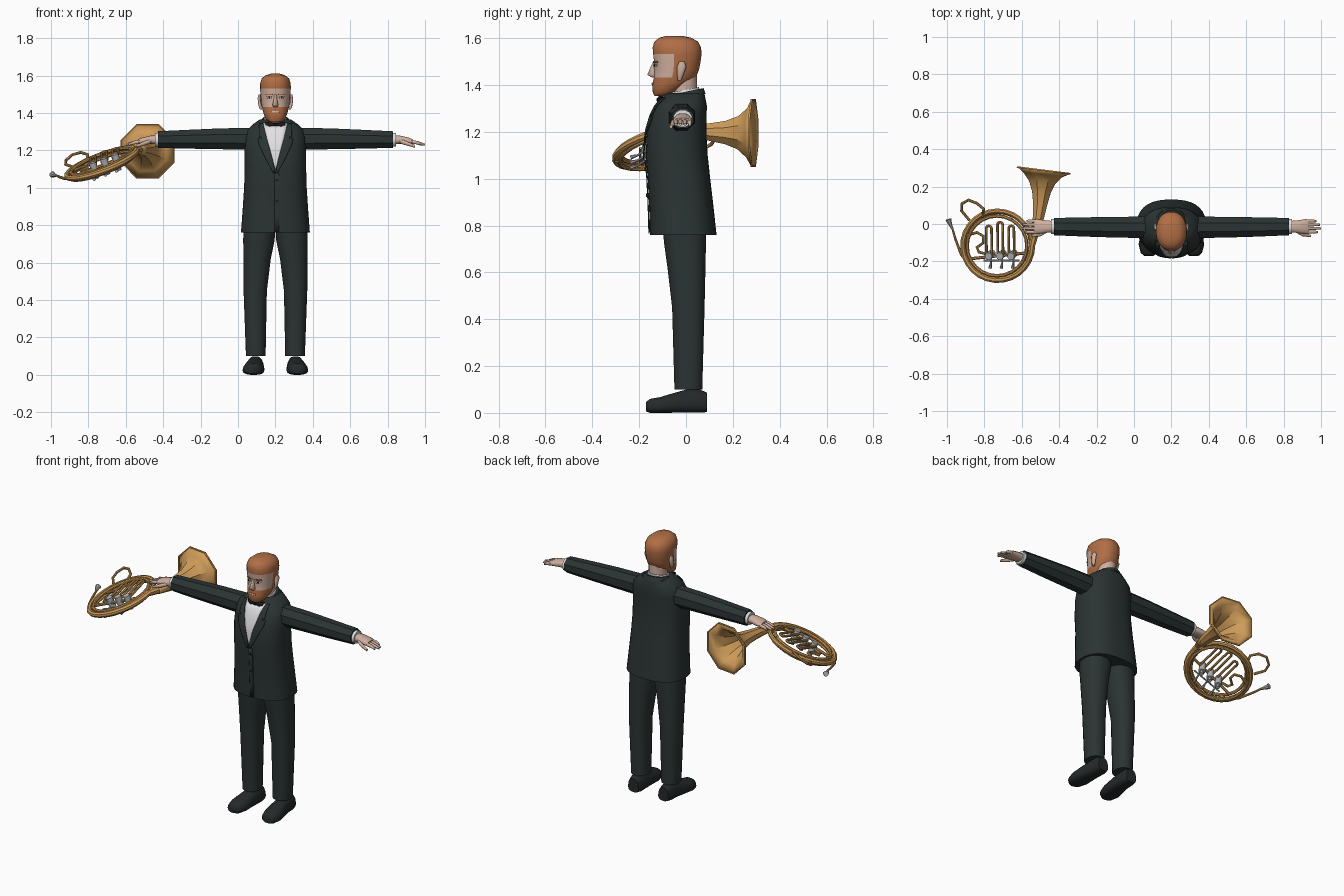
import bpy, bmesh
from math import sin, cos, pi, radians, copysign
from mathutils import Vector

cube = bpy.data.objects.get("Cube")
if cube:
    bpy.data.objects.remove(cube)


def material(name, rgb):
    m = bpy.data.materials.new(name)
    m.use_nodes = True
    m.diffuse_color = (*rgb, 1)
    m.node_tree.nodes["Principled BSDF"].inputs["Base Color"].default_value = (*rgb, 1)
    return m


SUIT = material("dark suit", (.024, .034, .033))
SHOE = material("shoe leather", (.018, .022, .022))
BLACK = material("black", (.01, .01, .011))
WHITE = material("shirt white", (.76, .76, .78))
SKIN = material("skin", (.62, .43, .34))
HAIR = material("ginger hair", (.44, .155, .06))
GOLD = material("brass", (.62, .33, .1))
SILVER = material("silver", (.45, .46, .48))
BODY_X = .2
made = []


def skin(name, rings, mat, closed=True, caps=True, x=0, mirror=False, thick=0, angle=32):
    """Bridge point rings into one mesh object."""
    bm = bmesh.new()
    loops = [[bm.verts.new(p) for p in r] for r in rings]
    n = len(loops[0])
    for a, b in zip(loops, loops[1:]):
        for i in range(n if closed else n - 1):
            j = (i + 1) % n
            bm.faces.new((a[i], a[j], b[j], b[i]))
    if closed and caps:
        bm.faces.new(loops[0])
        bm.faces.new(loops[-1])
    bmesh.ops.recalc_face_normals(bm, faces=bm.faces)
    me = bpy.data.meshes.new(name)
    bm.to_mesh(me)
    bm.free()
    me.materials.append(mat)
    ob = bpy.data.objects.new(name, me)
    bpy.context.collection.objects.link(ob)
    ob.location.x = x
    if thick:
        s = ob.modifiers.new("thickness", 'SOLIDIFY')
        s.thickness, s.offset = thick, 0
    if mirror:
        ob.modifiers.new("mirror", 'MIRROR').use_clip = False
    made.append((ob, angle))
    return ob


def loft(name, axis, rings, mat, n=16, e=2, tilt=0, **kw):
    """Superellipse sections (t, u, v, ru, rv) along an axis, on the body centre."""
    out = []
    for t, u, v, ru, rv in rings:
        loop = []
        for k in range(n):
            a = 2 * pi * (k + .5) / n
            c, s = cos(a), sin(a)
            p = u + ru * copysign(abs(c) ** (2 / e), c)
            q = v + rv * copysign(abs(s) ** (2 / e), s)
            loop.append({'x': (t, p, q), 'y': (p, t, q), 'z': (p, q, t + tilt * (q - v))}[axis])
        out.append(loop)
    return skin(name, out, mat, x=BODY_X, **kw)


def front_y(rings, x, z, e):
    """Front surface of an upright loft."""
    for a, b in zip(rings, rings[1:]):
        if a[0] <= z <= b[0]:
            f = (z - a[0]) / (b[0] - a[0])
            _, _, cy, rx, ry = [p + (q - p) * f for p, q in zip(a, b)]
            return cy - ry * max(0, 1 - abs(x / rx) ** e) ** (1 / e)


def patch(name, on, e, rows, mat, lift, **kw):
    """Plate hugging a loft's front; rows are (z, x_from, x_to)."""
    out = []
    for a, b in zip(rows, rows[1:]):
        for s in range(5):
            z, x0, x1 = [p + (q - p) * s / 4 for p, q in zip(a, b)]
            xs = [x0 + (x1 - x0) * k / 6 for k in range(7)]
            if s or a is rows[0]:
                out.append([(x, front_y(on, x, z, e) - lift, z) for x in xs])
    return skin(name, out, mat, closed=False, x=BODY_X, thick=.005, **kw)


def tube(name, pts, radii, mat, n=8, **kw):
    """Sweep a polygon along points; radii is one number or one per point."""
    pts = [Vector(p) for p in pts]
    if not isinstance(radii, (list, tuple)):
        radii = [radii] * len(pts)
    out = []
    for i, p in enumerate(pts):
        t = (pts[min(i + 1, len(pts) - 1)] - pts[max(i - 1, 0)]).normalized()
        ref = Vector((1, 0, 0)) if abs(t.z) > .85 else Vector((0, 0, 1))
        side = t.cross(ref).normalized()
        up = side.cross(t)
        angs = [2 * pi * (k + .5) / n for k in range(n)]
        out.append([p + radii[i] * (cos(a) * side + sin(a) * up) for a in angs])
    return skin(name, out, mat, **kw)


# Jacket, with shirt front and lapels laid over it
jacket = [(.76, 0, -.012, .185, .143), (.88, 0, -.02, .176, .138), (1, 0, -.03, .168, .134),
          (1.1, 0, -.04, .165, .133), (1.2, 0, -.04, .165, .127), (1.27, 0, -.03, .163, .118),
          (1.31, 0, -.02, .15, .11), (1.34, 0, -.012, .12, .096), (1.365, 0, -.003, .085, .082)]
loft("jacket", 'z', jacket, SUIT, n=32, e=2.5, angle=40)
patch("shirt_front", jacket, 2.5, [(1.1, 0, 0.002), (1.2, -.03, .03), (1.345, -.068, .068)], WHITE, .004)
patch("lapel", jacket, 2.5, [(1.08, 0, .012), (1.15, .014, .05), (1.23, .036, .088), (1.262, .046, .094),
                             (1.268, .047, .07), (1.274, .048, .088), (1.345, .066, .085)],
      SUIT, .008, mirror=True)
patch("jacket_overlap", jacket, 2.5, [(.765, -.004, .02), (1.08, -.004, .02)], SUIT, .003)
for z in (.93, 1.04):
    tube("jacket_button", [(BODY_X + .008, front_y(jacket, 0, z, 2.5) - d, z) for d in (0, .01)], .008, BLACK)
loft("jacket_collar", 'z', [(1.345, 0, 0, .09, .085), (1.372, 0, .002, .068, .074)], SUIT, n=20, tilt=.2)

# Neck, shirt collar and bow tie
loft("neck", 'z', [(1.32, 0, -.008, .054, .058), (1.45, 0, -.008, .054, .055)], SKIN)
loft("shirt_collar", 'z', [(1.34, 0, -.012, .068, .076), (1.378, 0, -.01, .06, .066)], WHITE, n=20, tilt=.2)
loft("bow_tie_wing", 'x', [(.004, -.113, 1.337, .008, .007), (.03, -.112, 1.337, .011, .015),
                           (.052, -.104, 1.337, .009, .018)], BLACK, n=8, e=3, mirror=True)
loft("bow_tie_knot", 'x', [(-.01, -.117, 1.337, .009, .01), (.01, -.117, 1.337, .009, .01)], BLACK, n=8)

# Head: hair and beard surround the face by height and depth
head = [(1.352, 0, -.108, .032, .026), (1.368, 0, -.092, .052, .05), (1.4, 0, -.07, .065, .075),
        (1.432, 0, -.047, .073, .09), (1.465, 0, -.04, .077, .096), (1.5, 0, -.037, .08, .1),
        (1.532, 0, -.037, .083, .104), (1.56, 0, -.039, .082, .104), (1.585, 0, -.042, .073, .094),
        (1.602, 0, -.046, .052, .068), (1.61, 0, -.05, .025, .035)]
head_ob = loft("head", 'z', head, HAIR, n=28, e=2.2, angle=50)
head_ob.data.materials.append(SKIN)
for f in head_ob.data.polygons:
    f.material_index = int(f.center.y < -.055 and 1.432 < f.center.z < 1.532)
loft("ear", 'z', [(1.42, .078, -.028, .006, .008), (1.44, .083, -.025, .009, .014),
                  (1.48, .086, -.018, .01, .021), (1.5, .084, -.018, .006, .012)], SKIN, n=8, mirror=True, angle=60)
loft("nose", 'z', [(1.432, 0, -.135, .014, .012), (1.444, 0, -.14, .017, .027),
                   (1.47, 0, -.136, .01, .02), (1.5, 0, -.133, .007, .008)], SKIN, n=8, angle=60)
patch("eye_white", head, 2.2, [(1.478, .022, .042), (1.487, .02, .046)], WHITE, .002, mirror=True)
patch("iris", head, 2.2, [(1.478, .029, .037), (1.487, .029, .037)], BLACK, .004, mirror=True)
patch("eyebrow", head, 2.2, [(1.495, .014, .052), (1.502, .018, .048)], HAIR, .003, mirror=True)
patch("lips", head, 2.2, [(1.402, -.02, .02), (1.41, -.02, .02)], SKIN, .001)

# Legs and shoes
loft("trouser_leg", 'z', [(.1, .105, .01, .053, .06), (.45, .108, .01, .063, .07), (.62, .098, .002, .074, .082),
                          (.72, .088, -.004, .085, .09), (.8, .086, -.008, .086, .094)],
     SUIT, n=20, e=2.3, mirror=True)
shoe = loft("shoe", 'y', [(-.17, .12, .026, .024, .02), (-.155, .119, .03, .042, .03), (-.11, .117, .034, .056, .034),
                          (-.05, .112, .043, .052, .043), (0, .107, .05, .047, .05),
                          (.06, .105, .05, .046, .05), (.09, .105, .045, .036, .042)],
            SHOE, n=16, e=2.7, mirror=True, angle=50)
for v in shoe.data.vertices:
    v.co.x = .112 + (v.co.x - .112) * (1.15 - 4 * v.co.z)

# Arms, cuffs and hands
loft("sleeve", 'x', [(.12, -.018, 1.262, .062, .064), (.3, -.017, 1.262, .06, .06), (.45, -.016, 1.26, .056, .055),
                     (.628, -.014, 1.258, .05, .048)], SUIT, n=8, mirror=True)
loft("shirt_cuff", 'x', [(.6, -.014, 1.257, .042, .04), (.645, -.014, 1.257, .041, .038)],
     WHITE, n=12, mirror=True)
loft("palm", 'x', [(.62, -.014, 1.256, .03, .024), (.67, -.014, 1.256, .034, .023), (.715, -.014, 1.25, .041, .018),
                   (.735, -.014, 1.245, .04, .014)], SKIN, n=12, e=2.4, mirror=True, angle=50)
for i, reach in enumerate((.785, .8, .795, .775)):
    y = -.043 + i * .0195
    loft("finger", 'x', [(.72, y, 1.247, .0095, .011), (.76, y, 1.241, .009, .01),
                         (reach, y, 1.231, .006, .006)], SKIN, n=8, mirror=True, angle=60)
loft("thumb", 'x', [(.665, -.035, 1.25, .012, .014), (.7, -.055, 1.238, .012, .012),
                    (.745, -.064, 1.222, .007, .008)], SKIN, n=8, mirror=True, angle=60)


# Horn, laid out on a tilted plane
def P(x, y, h=0):
    return Vector((x - .3 * h, y - .25 * h, 1.135 + .37 * (x + .72) + .25 * (y + .12) + h))


def arc(cx, cy, r, a0, a1, steps, h=0):
    angs = [radians(a0 + (a1 - a0) * k / steps) for k in range(steps + 1)]
    return [P(cx + r * cos(a), cy + r * sin(a), h) for a in angs]


bell = [(-.483, .287, 1.195), (-.486, .265, 1.195), (-.49, .225, 1.196), (-.495, .17, 1.197),
        (-.502, .1, 1.199), (-.512, .03, 1.2), (-.53, -.05, 1.2)]
tube("horn_bell", bell, [.152, .112, .075, .052, .038, .03, .023], GOLD, caps=False, thick=.004)
rim = [(-.4835, .283, 1.195), (-.4825, .291, 1.195)]
tube("horn_bell_rim", rim, .154, GOLD, caps=False, thick=.006)
tube("horn_outer_ring", [bell[-1]] + arc(-.73, -.115, .185, 0, -350, 26), [.023] + [.018 - .0002 * k for k in range(27)], GOLD)
for r, h, w in ((.16, .008, .01), (.172, -.016, .009)):
    tube("horn_inner_ring", arc(-.73, -.115, r, 60, -300, 24, h), w, GOLD, caps=False)
tube("horn_hand_loop", [P(-.81, .04), P(-.797, .085, .02), P(-.83, .12, .035), P(-.875, .137, .035),
                        P(-.912, .115, .025), P(-.918, .075, .015), P(-.88, .02)], .008, GOLD)
tube("horn_lead_pipe", [P(-.972, -.02), P(-.955, -.08), P(-.925, -.16), P(-.88, -.225), P(-.81, -.28),
                        P(-.72, -.3, -.01)], [.006, .007, .008, .009, .01, .01], GOLD)
tube("horn_mouthpiece", [P(-.992, .025), P(-.988, .012), P(-.972, -.025)], [.017, .014, .006], SILVER)
tube("horn_curl", [P(-.89, -.06), P(-.84, -.045), P(-.805, -.065), P(-.805, -.1), P(-.84, -.125),
                   P(-.83, -.15), P(-.77, -.165)], .008, GOLD)
tube("horn_valve_pipe", [P(-.87, -.185), P(-.58, -.155)], .009, GOLD)
tube("horn_lever_bar", [P(-.81, -.2, -.02), P(-.62, -.2, -.02)], .005, SILVER)

# Valves, each with a bent slide, an end cap and a lever
for vx, top in ((-.77, -.005), (-.71, .015), (-.65, -.005)):
    tube("valve", [P(vx, -.165, h) for h in (-.035, .03)], .02, SILVER, n=12)
    tube("valve_cap", [P(vx, -.165, h) for h in (-.055, -.03)], .012, SILVER)
    tube("valve_slide", [P(vx - .014, -.16, .014)] + arc(vx, top - .014, .014, 180, 0, 6, .02)
         + [P(vx + .014, -.16, .014)], .0075, GOLD)
    tube("valve_lever", [P(vx, -.17, -.02), P(vx - .005, -.215, -.035), P(vx - .01, -.245, -.035)],
         [.005, .005, .01], SILVER)

# Shading: smooth, with hard edges kept
for ob, angle in made:
    bpy.ops.object.select_all(action='DESELECT')
    ob.select_set(True)
    bpy.context.view_layer.objects.active = ob
    bpy.ops.object.shade_smooth_by_angle(angle=radians(angle))
